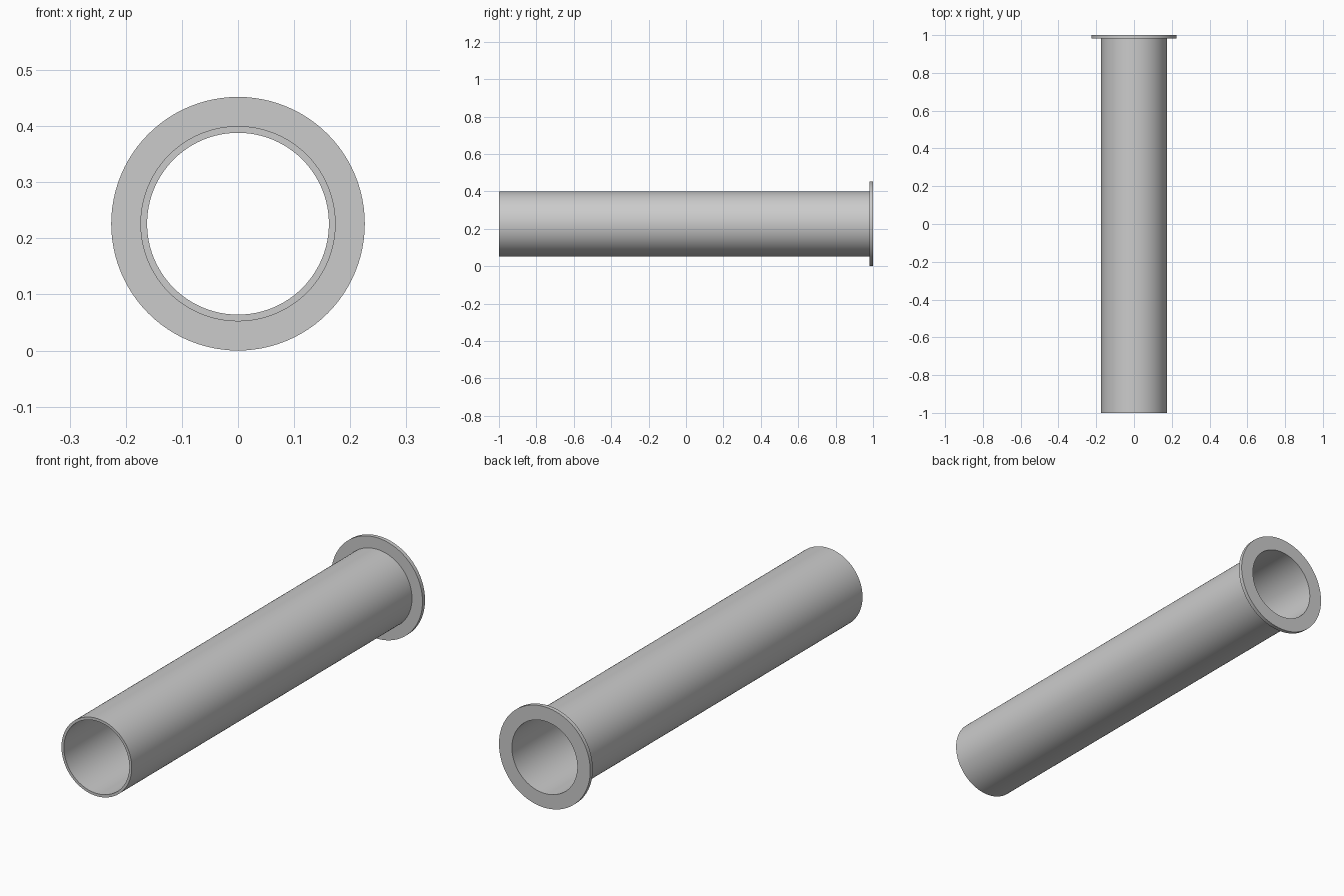
import bpy, bmesh, math

if "Cube" in bpy.data.objects:
    bpy.data.objects.remove(bpy.data.objects["Cube"])

SEGMENTS = 96
FLANGE_R, TUBE_R, BORE_R = 0.226, 0.174, 0.162
FLANGE_FRONT = 0.982


def lathe_y(name, profile, height):
    """Spin a closed (radius, y) profile around a lengthwise axis at z = height."""
    bm = bmesh.new()
    rings = []
    for i in range(SEGMENTS):
        a = 2 * math.pi * i / SEGMENTS
        rings.append([bm.verts.new((r * math.cos(a), y, height + r * math.sin(a)))
                      for r, y in profile])
    n = len(profile)
    for i in range(SEGMENTS):
        a, b = rings[i], rings[(i + 1) % SEGMENTS]
        for j in range(n):
            k = (j + 1) % n
            bm.faces.new((a[j], a[k], b[k], b[j]))
    bmesh.ops.recalc_face_normals(bm, faces=bm.faces)
    mesh = bpy.data.meshes.new(name)
    bm.to_mesh(mesh)
    bm.free()
    obj = bpy.data.objects.new(name, mesh)
    bpy.context.collection.objects.link(obj)
    bpy.ops.object.select_all(action='DESELECT')
    obj.select_set(True)
    bpy.context.view_layer.objects.active = obj
    bpy.ops.object.shade_smooth_by_angle(angle=math.radians(30))
    return obj


# Open thin-walled pipe with a flat collar at the back end
lathe_y("flanged_tube", [
    (BORE_R, -1.0),
    (TUBE_R, -1.0),
    (TUBE_R, FLANGE_FRONT),
    (FLANGE_R, FLANGE_FRONT),
    (FLANGE_R, 1.0),
    (BORE_R, 1.0),
], FLANGE_R)
